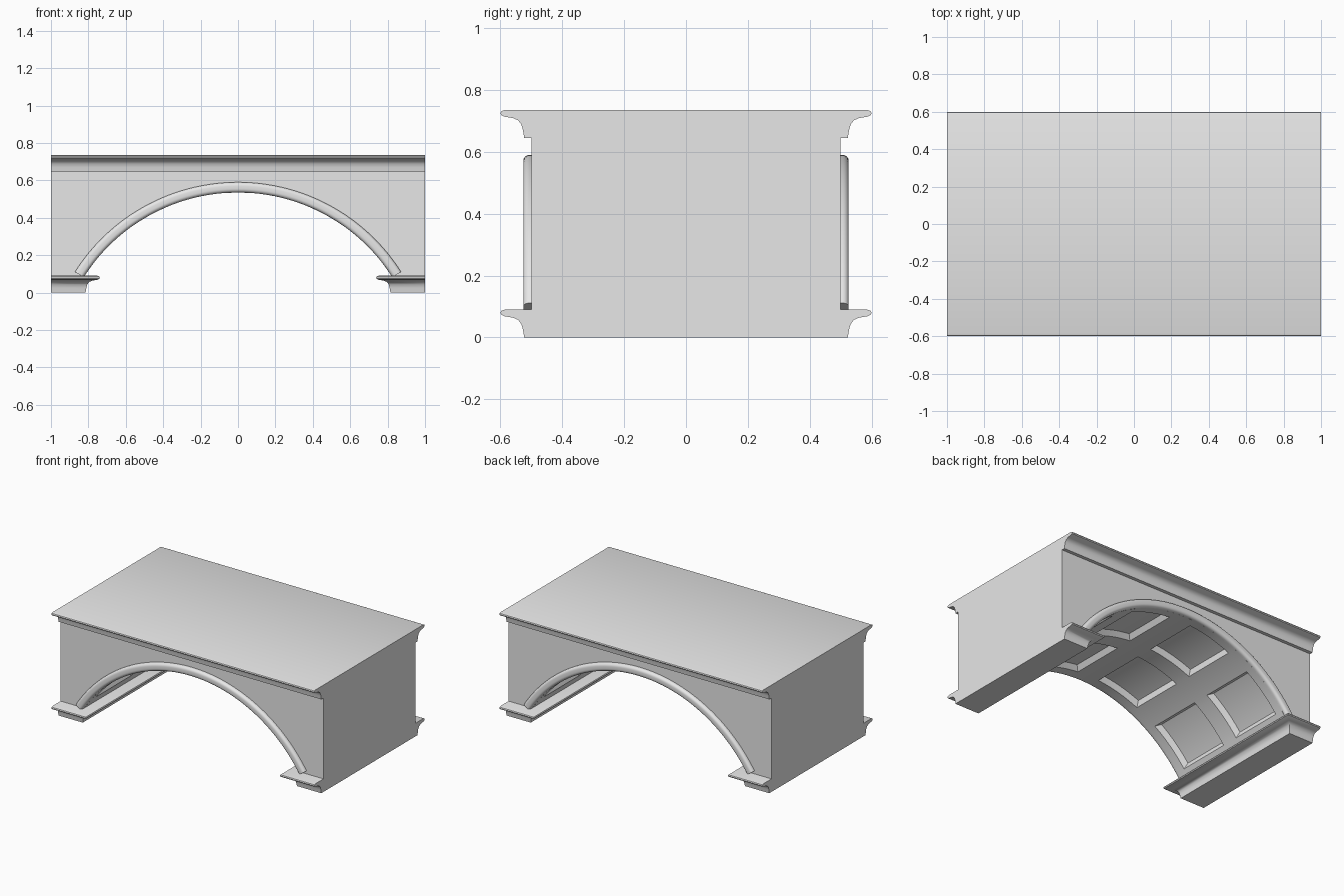
import bpy, bmesh, math

old = bpy.data.objects.get("Cube")
if old:
    bpy.data.objects.remove(old, do_unlink=True)

STONE = (0.8, 0.8, 0.8, 1)
stone = bpy.data.materials.new("grey_stone")
stone.use_nodes = True
stone.diffuse_color = STONE
stone.node_tree.nodes["Principled BSDF"].inputs["Base Color"].default_value = STONE

RADIUS, CENTRE_Z = 0.978, -0.443      # arch circle
SPAN = math.radians(57)               # half angle of the arch
SPRING, EAVES = 0.09, 0.65            # heights of base top and cornice bottom
HALF = 0.5                            # half depth of the wall

# Moulding outline: (outward offset, height)
MOULDING = [(0, 0), (0.004, 0.025), (0.009, 0.043), (0.02, 0.057), (0.037, 0.064),
            (0.062, 0.068), (0.074, 0.073), (0.077, 0.079), (0.074, 0.086), (0.062, 0.09)]


def finish(bm, name):
    mesh = bpy.data.meshes.new(name)
    bm.to_mesh(mesh)
    bm.free()
    mesh.materials.append(stone)
    mesh.shade_smooth()
    mesh.set_sharp_from_angle(angle=math.radians(32))
    obj = bpy.data.objects.new(name, mesh)
    bpy.context.collection.objects.link(obj)
    return obj


def loft(name, rings, closed=True):
    """Skin a list of equal-length point rings and cap both ends."""
    bm = bmesh.new()
    rows = [[bm.verts.new(p) for p in ring] for ring in rings]
    n = len(rows[0])
    for a, b in zip(rows, rows[1:]):
        for i in range(n):
            j = (i + 1) % n
            bm.faces.new((a[i], a[j], b[j], b[i]))
    bm.faces.new(rows[0])
    bm.faces.new(rows[-1])
    bmesh.ops.recalc_face_normals(bm, faces=bm.faces)
    return finish(bm, name)


def on_arch(angle, radius, y):
    return (radius * math.sin(angle), y, CENTRE_Z + radius * math.cos(angle))


def build_vault():
    """Arched wall block whose underside is cut with coffers."""
    bays, steps = 4, 8
    bay = 2 * SPAN / bays
    margin = bay * 0.17
    angles, in_panel = [], []
    for b in range(bays):
        start = -SPAN + b * bay
        angles.append(start)
        in_panel.append(None)
        for s in range(steps + 1):
            angles.append(start + margin + (bay - 2 * margin) * s / steps)
            in_panel.append(b if s < steps else None)
    angles.append(SPAN)
    ys = [-HALF, -0.44, -0.06, 0.06, 0.44, HALF]

    bm = bmesh.new()
    grid = [[bm.verts.new(on_arch(a, RADIUS, y)) for a in angles] for y in ys]
    panels = {}
    for r in range(len(ys) - 1):
        for c in range(len(angles) - 1):
            f = bm.faces.new((grid[r][c], grid[r][c + 1], grid[r + 1][c + 1], grid[r + 1][c]))
            if r in (1, 3) and in_panel[c] is not None:
                panels.setdefault((r, in_panel[c]), []).append(f)

    # Outer corners, front then back: low right, high right, high left, low left
    outline = [(1, SPRING), (1, EAVES), (-1, EAVES), (-1, SPRING)]
    front, back = [[bm.verts.new((x, y, z)) for x, z in outline] for y in (-HALF, HALF)]
    bm.faces.new(grid[0] + front)
    bm.faces.new(grid[-1] + back)
    for i in range(3):
        bm.faces.new((front[i], front[i + 1], back[i + 1], back[i]))
    for corner, col in ((0, -1), (3, 0)):
        bm.faces.new([front[corner]] + [row[col] for row in grid] + [back[corner]])
    bmesh.ops.recalc_face_normals(bm, faces=bm.faces)
    for faces in panels.values():
        bmesh.ops.inset_region(bm, faces=faces, thickness=0.02, depth=-0.035,
                               use_even_offset=True)
    finish(bm, "vaulted_wall")


build_vault()

# Rounded trim around each arch opening
TRIM, DEPTH, ROUND = 0.055, 0.026, 0.02
for side, label in ((-1, "front"), (1, "back")):
    section = [(0, -0.01)]
    for k in range(6):
        t = math.radians(18 * k)
        section.append((ROUND * (1 - math.cos(t)), DEPTH - ROUND * (1 - math.sin(t))))
    for k in range(6):
        t = math.radians(18 * k)
        section.append((TRIM - ROUND * (1 - math.sin(t)), DEPTH - ROUND * (1 - math.cos(t))))
    section.append((TRIM, -0.01))
    end = SPAN + 0.01
    rings = [[on_arch(-end + 2 * end * i / 64, RADIUS + r, side * (HALF + d))
              for r, d in section] for i in range(65)]
    loft(label + "_arch_trim", rings)

# Cornice slab, moulded along the front and back
right = [(0.523 + o, EAVES - 0.005 + z) for o, z in MOULDING]
profile = right + [(-y, z) for y, z in reversed(right)]
loft("cornice", [[(x, y, z) for y, z in profile] for x in (-1, 1)])

# Base blocks, moulded on three sides and flush at the outer end
for side, label in ((1, "left"), (-1, "right")):
    rings = []
    for o, z in MOULDING:
        inner, y = side * (0.815 - o), 0.523 + o
        rings.append([(side, -y, z), (inner, -y, z), (inner, y, z), (side, y, z)])
    loft(label + "_base", rings)
